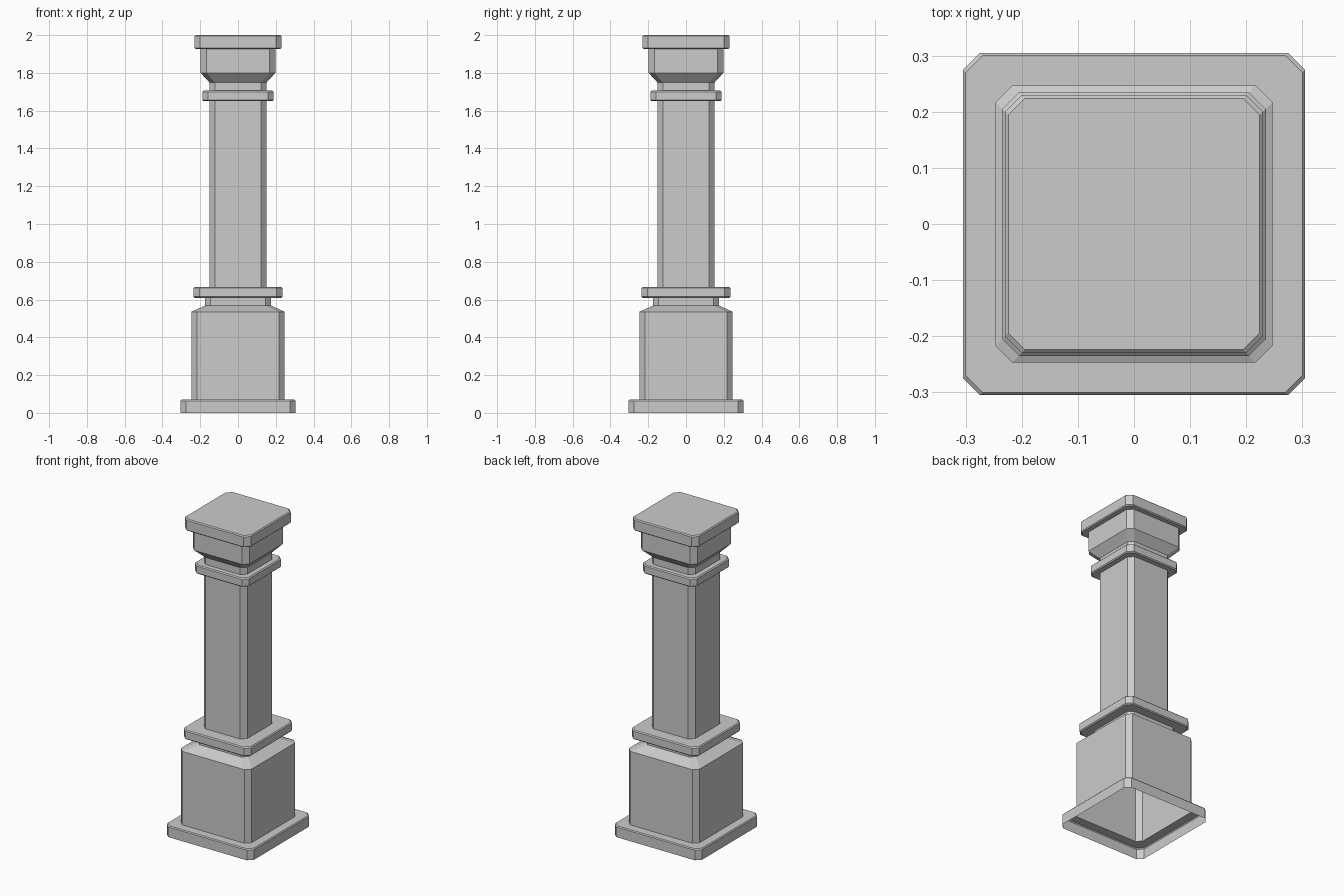
import bpy
import bmesh

if "Cube" in bpy.data.objects:
    bpy.data.objects.remove(bpy.data.objects["Cube"])

B = 0.006  # small edge bevel on the projecting slabs


def ring(bm, w, z, c):
    """Square loop of half-width w with clipped corners of size c."""
    k = w - c
    pts = [(w, -k), (w, k), (k, w), (-k, w), (-w, k), (-w, -k), (-k, -w), (k, -w)]
    return [bm.verts.new((x, y, z)) for x, y in pts]


def slab(w, z0, z1, c=0.03):
    """Profile points of a projecting slab with bevelled top and bottom edges."""
    return [(w - B, z0, c), (w, z0 + B, c), (w, z1 - B, c), (w - B, z1, c)]


def section(name, profile, cap_top=False):
    """Loft the clipped square through (half-width, height, corner) points."""
    bm = bmesh.new()
    loops = [ring(bm, *p) for p in profile]
    for a, b in zip(loops, loops[1:]):
        for i in range(8):
            j = (i + 1) % 8
            bm.faces.new((a[i], a[j], b[j], b[i]))
    if cap_top:
        bm.faces.new(loops[-1])
    mesh = bpy.data.meshes.new(name)
    bm.to_mesh(mesh)
    bm.free()
    obj = bpy.data.objects.new(name, mesh)
    bpy.context.collection.objects.link(obj)
    return obj


C = 0.03

# Pedestal: open-bottomed plinth, block, sloped shoulder, neck
section("pedestal", [
    (0.305, 0.0, C), (0.305, 0.07 - B, C), (0.30, 0.07, C),
    (0.247, 0.07, C), (0.247, 0.535, C), (0.175, 0.568, C), (0.175, 0.609, C)])

# Shaft: lower collar, column, upper collar, neck
section("shaft",
        [(0.175, 0.609, C)] + slab(0.235, 0.609, 0.667)
        + [(0.152, 0.667, C), (0.152, 1.65, C)] + slab(0.189, 1.65, 1.706)
        + [(0.152, 1.706, C), (0.152, 1.75, C)])

# Capital: flared block and top slab
section("capital",
        [(0.152, 1.75, C), (0.198, 1.80, C), (0.198, 1.926, C)]
        + slab(0.23, 1.926, 2.0), cap_top=True)
